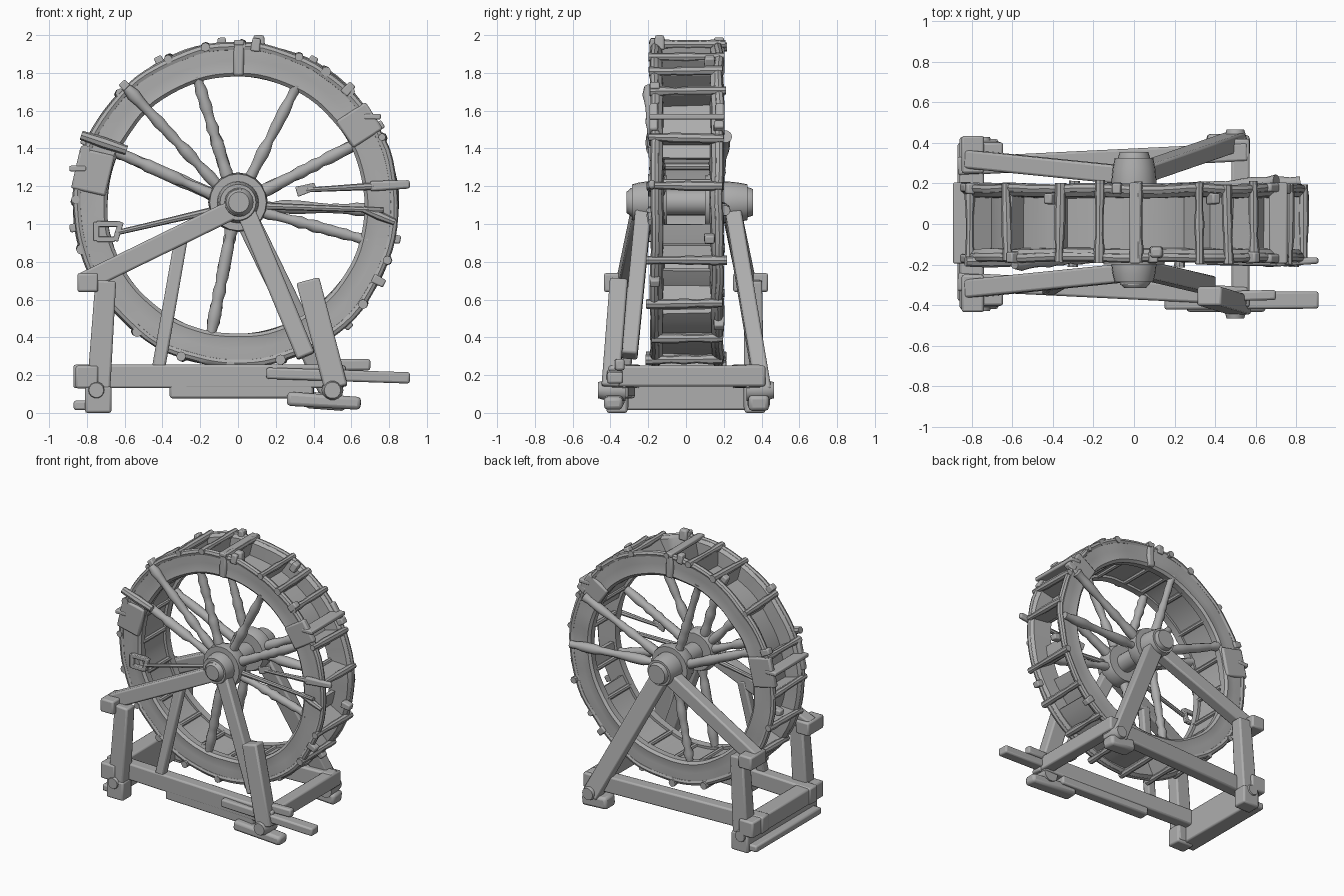
import bpy, bmesh, math, random
from mathutils import Vector, Matrix, noise

random.seed(4)
cube = bpy.data.objects.get("Cube")
if cube:
    bpy.data.objects.remove(cube)

wood = bpy.data.materials.new("weathered_grey_wood")
wood.use_nodes = True
GREY = (0.42, 0.42, 0.42, 1)
wood.diffuse_color = GREY
wood.node_tree.nodes["Principled BSDF"].inputs["Base Color"].default_value = GREY
HUB = Vector((-0.01, 0.005, 1.1))
TAU = math.tau


def finish(name, bm, bevel=0.0):
    bmesh.ops.recalc_face_normals(bm, faces=bm.faces)
    mesh = bpy.data.meshes.new(name)
    bm.to_mesh(mesh)
    bm.free()
    mesh.materials.append(wood)
    ob = bpy.data.objects.new(name, mesh)
    bpy.context.collection.objects.link(ob)
    if bevel:
        mod = ob.modifiers.new("worn_edges", 'BEVEL')
        mod.width, mod.segments = bevel, 2
    bpy.ops.object.select_all(action='DESELECT')
    ob.select_set(True)
    bpy.context.view_layer.objects.active = ob
    bpy.ops.object.shade_smooth_by_angle(angle=math.radians(40))
    return ob


def frame(p, q):
    """Matrix at p with x running to q and y kept near the axle direction."""
    x = (q - p).normalized()
    ref = Vector((0, 1, 0)) if abs(x.y) < 0.9 else Vector((1, 0, 0))
    z = x.cross(ref).normalized()
    m = Matrix((x, z.cross(x), z)).transposed().to_4x4()
    m.translation = p
    return m


def beam(name, p, q, depth, width, taper=1.0, bevel=0.012):
    p, q = Vector(p), Vector(q)
    bm = bmesh.new()
    bmesh.ops.create_cube(bm, size=1)
    for v in bm.verts:
        s = taper if v.co.x > 0 else 1
        v.co = ((v.co.x + 0.5) * (q - p).length, v.co.y * depth * s, v.co.z * width * s)
    bm.transform(frame(p, q))
    return finish(name, bm, bevel)


def block(name, x0, x1, y0, y1, z0, z1, bevel=0.012):
    y, z = (y0 + y1) / 2, (z0 + z1) / 2
    return beam(name, (x0, y, z), (x1, y, z), abs(y1 - y0), z1 - z0, bevel=bevel)


def pole(name, p, q, radii, sides=10):
    """Round pole with evenly spaced radii along its length."""
    p, q = Vector(p), Vector(q)
    bm = bmesh.new()
    rings = []
    for i, r in enumerate(radii):
        x = (q - p).length * i / (len(radii) - 1)
        rings.append([bm.verts.new((x, r * math.cos(TAU * k / sides), r * math.sin(TAU * k / sides)))
                      for k in range(sides)])
    for a, b in zip(rings, rings[1:]):
        for k in range(sides):
            bm.faces.new((a[k], a[k - 1], b[k - 1], b[k]))
    bm.faces.new(rings[0])
    bm.faces.new(rings[-1])
    bm.transform(frame(p, q))
    return finish(name, bm)


def at(deg, r, y=0.0):
    a = math.radians(deg)
    return HUB + Vector((r * math.cos(a), y, r * math.sin(a)))


def sweep(name, profile, start=0, end=360, wear=0.0, step=4):
    """Sweep a closed (radius, y) outline round the axle."""
    full = end - start == 360
    count = (end - start) // step
    bm = bmesh.new()
    rings = []
    for i in range(count if full else count + 1):
        ring = []
        for r, y in profile:
            co = at(start + i * step, r, y)
            ring.append(bm.verts.new(co + noise.noise_vector(co * 5) * wear))
        rings.append(ring)
    pairs = list(zip(rings, rings[1:])) + ([(rings[-1], rings[0])] if full else [])
    for a, b in pairs:
        for k in range(len(profile)):
            bm.faces.new((a[k], a[k - 1], b[k - 1], b[k]))
    if not full:
        bm.faces.new(rings[0])
        bm.faces.new(rings[-1])
    return finish(name, bm)


# Wheel rims with a shallow hollow in the outer face, and rounded edge rails
rim = [(0.685, 0.12), (0.682, 0.17), (0.7, 0.186), (0.765, 0.175),
       (0.82, 0.186), (0.85, 0.18), (0.853, 0.15), (0.835, 0.13)]
for side, s in (("front", -1), ("back", 1)):
    sweep(side + "_rim", [(r, s * y) for r, y in rim], wear=0.008)
    rail = [(0.838 + 0.024 * math.cos(TAU * k / 8), s * 0.17 + 0.024 * math.sin(TAU * k / 8))
            for k in range(8)]
    sweep(side + "_rim_rail", rail, wear=0.01)

# Inner drum boards, open where some have fallen away on the +x side
floor = [(0.705, -0.14), (0.705, 0.14), (0.735, 0.14), (0.735, -0.14)]
for start, end in ((20, 332), (344, 352)):
    sweep("drum_floor", floor, start, end, wear=0.012)
# Outer boards closing the lowest buckets
sweep("lower_outer_boards", [(r + 0.09, y) for r, y in floor], 264, 316, wear=0.015)

# Paddle boards, inner battens and the worn poles along the outer edges
paddles = [7, 25, 45, 56, 67, 88, 101, 115, 136, 160] + list(range(178, 350, 18))
for a in paddles:
    beam("paddle_board", at(a + 2, 0.715), at(a, 0.84), 0.29, 0.024, bevel=0.005)
    ends = [random.uniform(0.185, 0.22) for _ in range(2)]
    pole("paddle_edge_pole", at(a, 0.852, -ends[0]), at(a + random.uniform(-1, 1), 0.852, ends[1]),
         [random.uniform(0.019, 0.028) for _ in range(7)], 8)
    pole("inner_batten", at(a + 3, 0.7, -0.14), at(a + 3, 0.7, 0.14), [0.018] * 2, 8)

# Pegs standing out of the rim
for i, a in enumerate((83, 95, 62, 46, 29, -12, -28, -47, 118, 133, 157, 188)):
    y = (-0.17, 0.17, 0.12)[i % 3]
    beam("rim_peg", at(a, 0.82, y), at(a, 0.89, y), 0.06, 0.05, 0.85, 0.008)

# Wrapped bands and repair plates
for a, w in ((89, 0.055), (33, 0.17), (167, 0.22)):
    for s in (-1, 1):
        beam("rim_band", at(a, 0.685, s * 0.175), at(a, 0.872, s * 0.175), 0.045, w)
    beam("rim_cap_board", at(a, 0.86, -0.2), at(a, 0.86, 0.2), min(w, 0.09), 0.03, bevel=0.008)

# Axle, hub collars and end caps
pole("axle", (0, -0.3, 1.115), (0, 0.34, 1.115), [0.07] * 2, 20)
for s, y in ((-1, 0.285), (1, 0.325)):
    pole("hub_collar", (0, s * 0.17, 1.115), (0, s * y, 1.115), [0.11, 0.11, 0.105, 0.095], 24)
    pole("hub_inner_ring", (0, s * 0.1, 1.115), (0, s * 0.2, 1.115), [0.14, 0.158, 0.15], 20)
pole("front_axle_cap", (0.005, -0.27, 1.115), (0.005, -0.315, 1.115), [0.08, 0.075, 0.055], 16)
pole("back_axle_cap", (0, 0.3, 1.115), (0, 0.355, 1.115), [0.08, 0.08, 0.07], 20)

# Knotted spokes on both faces, some lashed across the rim
front_spokes = ((133, 0.85), (107, 0.71), (63, 0.71), (27, 0.71), (-15, 0.72), (156, 0.72), (259, 0.71))
back_spokes = ((27, 0.8), (-2, 0.83), (107, 0.72), (156, 0.71), (259, 0.71))
for side, y, spokes in (("front", -0.15, front_spokes), ("back", 0.15, back_spokes)):
    for a, r in spokes:
        tip = y * (1.35 if r > 0.75 else 1.0)
        radii = [0.031 + random.uniform(-0.007, 0.007) for _ in range(16)]
        pole(side + "_spoke", at(a, 0.1, y), at(a, r, tip), radii)
for a, r in ((-2, 0.78), (193, 0.64)):
    pole("thin_spoke", at(a, 0.1, -0.16), at(a, r, -0.2), [0.02, 0.016, 0.014], 8)

# Square loop, loose paddle stick and lashing on the front face
for p, q in (((-0.75, 1.0), (-0.62, 1.0)), ((-0.75, 0.92), (-0.65, 0.92)),
             ((-0.75, 0.91), (-0.75, 1.01)), ((-0.65, 0.91), (-0.62, 1.01))):
    beam("square_loop", (p[0], -0.19, p[1]), (q[0], -0.19, q[1]), 0.03, 0.03, bevel=0.005)
pole("loose_stick", (0.36, -0.19, 1.18), (0.72, -0.19, 1.2), [0.012, 0.016, 0.02], 8)
beam("stick_blade", (0.31, -0.19, 1.17), (0.41, -0.19, 1.2), 0.02, 0.055, 0.7, 0.005)
beam("stick_handle", (0.7, -0.19, 1.2), (0.91, -0.18, 1.21), 0.04, 0.055, 0.8)
pole("left_lashing", (-0.83, -0.185, 1.47), (-0.59, -0.185, 1.39), [0.025, 0.03, 0.025], 8)
pole("right_lashing", (0.66, -0.185, 1.08), (0.83, -0.185, 1.01), [0.018, 0.024, 0.018], 8)

# Frame parts that appear on both sides; the base splays out toward +x
for side, s in (("front", -1), ("back", 1)):
    beam(side + "_arm", (0.02, s * 0.235, 1.1), (-0.82, s * 0.32, 0.69), 0.09, 0.105)
    block(side + "_arm_block", -0.85, -0.74, s * 0.25, s * 0.435, 0.64, 0.74)
    beam(side + "_left_post", (-0.7, s * 0.355, 0.7), (-0.745, s * 0.36, 0.02), 0.095, 0.11, 1.15)
    beam(side + "_base_beam", (-0.87, s * 0.285, 0.193), (0.56, s * 0.355, 0.193), 0.09, 0.125)
    for x, y, r in ((-0.75, 0.43, 0.052), (0.5, 0.465, 0.058)):
        pole("frame_bolt", (x, s * 0.32, 0.12), (x, s * y, 0.12), [r, r, r, r * 0.75], 14)
    block("left_foot", -0.81, -0.67, s * 0.31, s * 0.42, 0, 0.14)
beam("front_right_foot", (0.26, -0.38, 0.075), (0.65, -0.385, 0.05), 0.11, 0.075, 0.9, 0.02)
beam("back_right_foot", (0.36, 0.385, 0.07), (0.57, 0.385, 0.05), 0.12, 0.09, 0.9, 0.02)

# Front supports
beam("front_right_leg", (0.04, -0.225, 1.07), (0.36, -0.3, 0.3), 0.085, 0.1)
beam("front_right_post", (0.37, -0.355, 0.7), (0.52, -0.4, 0.13), 0.095, 0.125)
beam("front_inner_leg", (-0.3, -0.25, 0.93), (-0.42, -0.32, 0.24), 0.06, 0.07)
beam("front_lower_beam", (-0.36, -0.312, 0.14), (0.4, -0.348, 0.14), 0.085, 0.125)
beam("front_long_plank", (0.15, -0.38, 0.21), (0.91, -0.375, 0.185), 0.085, 0.06)
beam("front_splint", (0.5, -0.355, 0.255), (0.7, -0.35, 0.255), 0.05, 0.06)

# Back support
beam("back_right_leg", (0.02, 0.245, 1.08), (0.5, 0.41, 0.1), 0.085, 0.125)

# Cross beams tying the two sides together
block("right_cross_beam", 0.48, 0.57, -0.41, 0.42, 0.14, 0.25)
block("left_cross_beam", -0.86, -0.74, -0.42, 0.43, 0.13, 0.25)
block("left_cross_rib", -0.81, -0.74, -0.38, 0.38, 0.03, 0.16)
block("left_ground_board", -0.87, -0.74, -0.38, 0.4, 0.015, 0.065)
# Crown knob at the top of the wheel
beam("crown_knob", (0.11, -0.14, 1.92), (0.11, -0.14, 2.0), 0.06, 0.07, 0.8)
